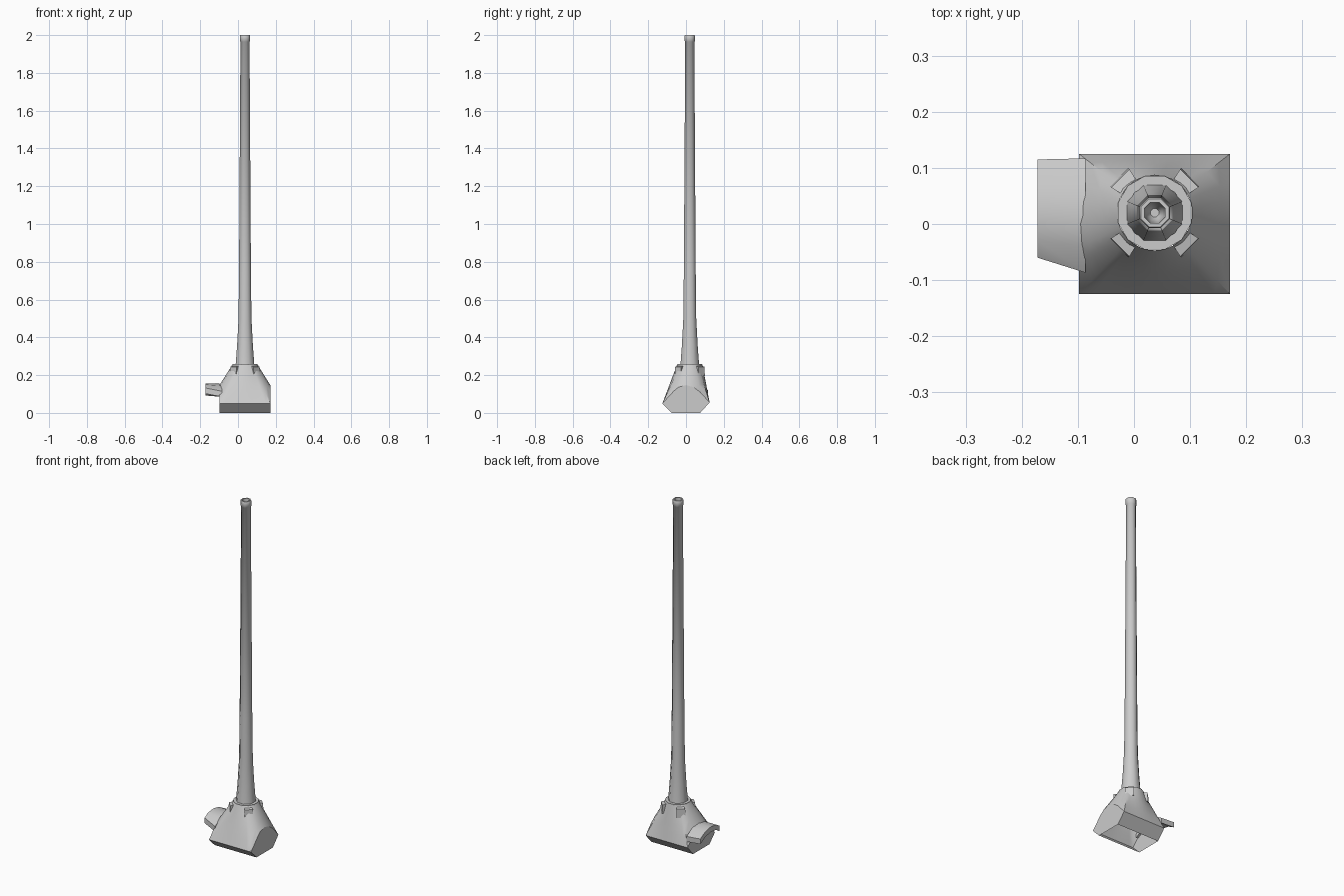
import bpy, bmesh, math
from mathutils import Vector

if "Cube" in bpy.data.objects:
    bpy.data.objects.remove(bpy.data.objects["Cube"])

CX, CY = 0.037, 0.02          # barrel axis
X0, X1 = -0.098, 0.171        # mantlet ends


def make(name, verts, faces, smooth=None):
    me = bpy.data.meshes.new(name)
    me.from_pydata(verts, [], faces)
    bm = bmesh.new()
    bm.from_mesh(me)
    bmesh.ops.recalc_face_normals(bm, faces=bm.faces)
    bm.to_mesh(me)
    bm.free()
    ob = bpy.data.objects.new(name, me)
    bpy.context.collection.objects.link(ob)
    if smooth:
        bpy.context.view_layer.objects.active = ob
        ob.select_set(True)
        bpy.ops.object.shade_smooth_by_angle(angle=math.radians(smooth))
        ob.select_set(False)
    return ob


def bridge(a, b, n, closed=True):
    return [(a + i, a + (i + 1) % n, b + (i + 1) % n, b + i)
            for i in range(n if closed else n - 1)]


def lathe(name, profile, n, cap_last=False, smooth=50):
    verts, faces = [], []
    for r, z in profile:
        for i in range(n):
            t = 2 * math.pi * (i + 0.5) / n
            verts.append((CX + r * math.cos(t), CY + r * math.sin(t), z))
    for k in range(len(profile) - 1):
        faces += bridge(k * n, (k + 1) * n, n)
    if cap_last:
        faces.append(tuple(range((len(profile) - 1) * n, len(profile) * n)))
    return make(name, verts, faces, smooth)


# Barrel: tapered tube with muzzle ring and bore
lathe("barrel", [(0.055, 0.24), (0.053, 0.26), (0.045, 0.36), (0.037, 0.50),
                 (0.034, 0.75), (0.026, 1.965), (0.029, 1.968), (0.029, 1.997),
                 (0.027, 2.0), (0.02, 2.0), (0.018, 1.96), (0.015, 1.93),
                 (0.008, 1.915)], 8, True)

# Collar around the barrel root
lathe("collar", [(0.068, 0.236), (0.068, 0.26), (0.051, 0.26), (0.051, 0.24)], 12, smooth=35)

# Mantlet: saddle-shaped shell blending from a rounded end profile to the collar
arch = [(-0.125, 0.05), (-0.065, 0.115), (-0.04, 0.136), (0, 0.147),
        (0.04, 0.136), (0.075, 0.11), (0.125, 0.055)]
S = 10
rim = [(X1, y, z) for y, z in arch]
rim += [(X1 + (X0 - X1) * i / S, 0.125, 0.055) for i in range(1, S)]
rim += [(X0, y, z) for y, z in reversed(arch)]
rim += [(X0 + (X1 - X0) * i / S, -0.125, 0.05) for i in range(1, S)]
n = len(rim)
verts, faces = list(rim), []
K = 4
for k in range(1, K + 1):
    f = k / K
    for p in rim:
        t = math.atan2(p[1] - CY, p[0] - CX)
        top = Vector((CX + 0.067 * math.cos(t), CY + 0.067 * math.sin(t), 0.256))
        verts.append(tuple(Vector(p).lerp(top, f)))
    faces += bridge((k - 1) * n, k * n, n)
make("mantlet", verts, faces, 40)

# Mantlet flat ends and inward-sloping lower sides, open underneath
na = len(arch)
sv = [(x, y, z) for x in (X0, X1) for y, z in arch + [(0.075, 0), (-0.075, 0)]]
m = na + 2
make("mantlet_ends", sv, [tuple(range(m)), tuple(range(m, 2 * m)),
                          (na - 1, na, m + na, m + na - 1),
                          (0, na + 1, m + na + 1, m)])

# Side ledge: thin curved plate on the left end
inner = [(-0.087, 0.115), (-0.04, 0.144), (0.015, 0.154), (0.07, 0.143), (0.117, 0.115)]
outer = [(-0.06, 0.132), (-0.03, 0.15), (0.02, 0.156), (0.07, 0.146), (0.115, 0.122)]


def section(x, pts):
    return [(x, y, z) for y, z in pts] + [(x, y, z - 0.03) for y, z in reversed(pts)]


c = 2 * len(inner)
make("side_ledge", section(X0 + 0.012, inner) + section(-0.172, outer),
     bridge(0, c, c) + [tuple(range(c)), tuple(range(c, 2 * c))], 35)

# Four clamp lugs around the collar
for i in range(4):
    a = math.radians(45 + 90 * i)
    u, v = Vector((math.cos(a), math.sin(a), 0)), Vector((-math.sin(a), math.cos(a), 0))
    base = Vector((CX, CY, 0))
    lv = []
    for z, r1 in ((0.20, 0.090), (0.25, 0.087)):
        for r, w in ((0.06, 0.017), (r1, 0.023)):
            for s in (-1, 1):
                lv.append(tuple(base + u * r + v * (w * s) + Vector((0, 0, z if r < 0.07 else z - 0.006))))
    make("clamp_lug_%d" % (i + 1), lv,
         [(0, 1, 3, 2), (4, 5, 7, 6), (0, 1, 5, 4), (2, 3, 7, 6), (0, 2, 6, 4), (1, 3, 7, 5)])
